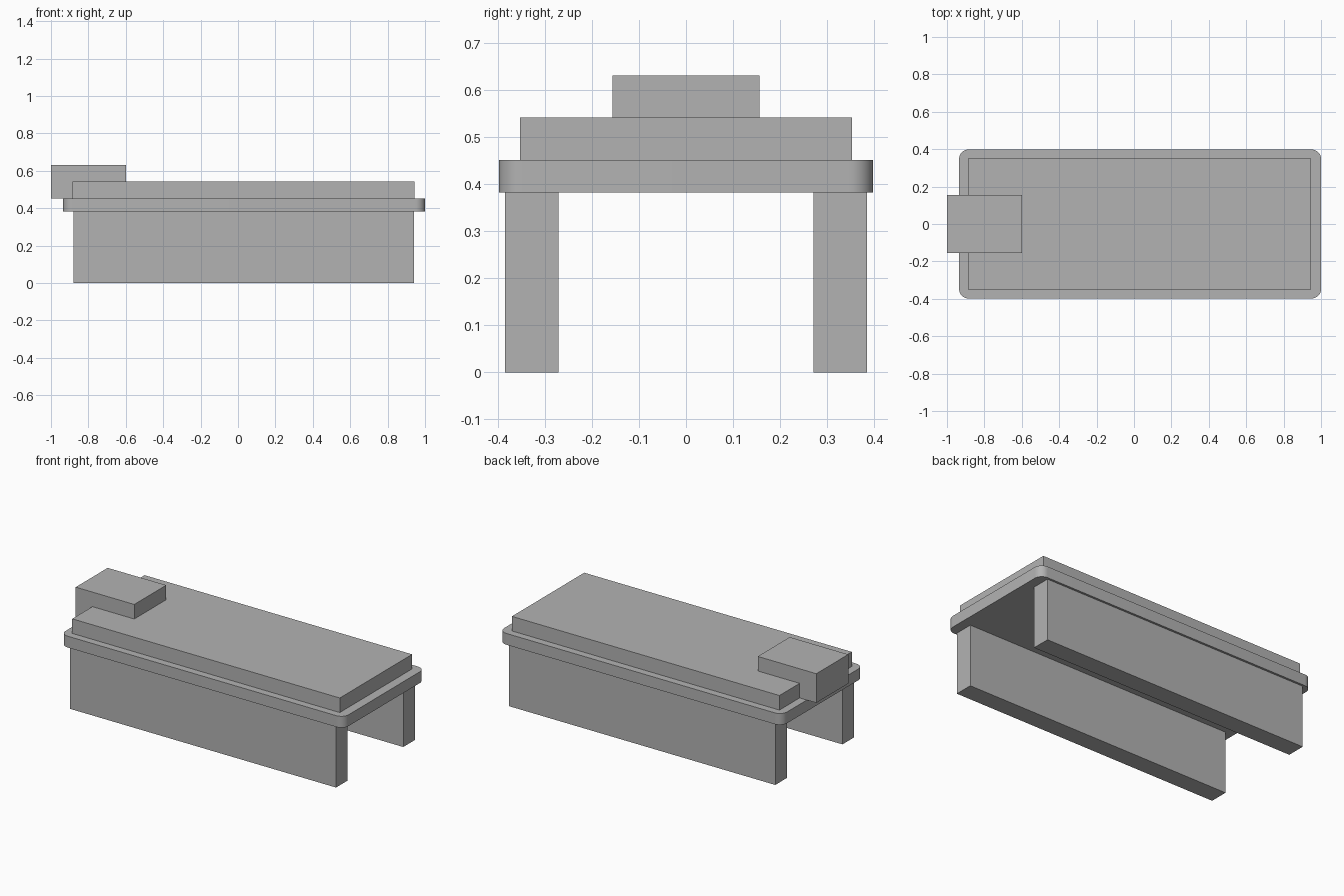
import bpy
import bmesh
import math

default = bpy.data.objects.get("Cube")
if default:
    bpy.data.objects.remove(default, do_unlink=True)

grey = bpy.data.materials.new("plain_grey")
grey.use_nodes = True
colour = (0.45, 0.45, 0.45, 1)
grey.diffuse_color = colour
grey.node_tree.nodes["Principled BSDF"].inputs["Base Color"].default_value = colour


def box(name, x, y, z, corner_radius=0):
    """Box from (low, high) ranges, optionally with rounded upright corners."""
    bm = bmesh.new()
    bmesh.ops.create_cube(bm, size=1)
    for v in bm.verts:
        v.co = [lo + (c + 0.5) * (hi - lo) for c, (lo, hi) in zip(v.co, (x, y, z))]
    if corner_radius:
        upright = [e for e in bm.edges
                   if abs(e.verts[0].co.z - e.verts[1].co.z) > 0.01]
        bmesh.ops.bevel(bm, geom=upright, offset=corner_radius, segments=10,
                        profile=0.5, affect='EDGES')
    mesh = bpy.data.meshes.new(name)
    bm.to_mesh(mesh)
    bm.free()
    mesh.materials.append(grey)
    obj = bpy.data.objects.new(name, mesh)
    bpy.context.collection.objects.link(obj)
    if corner_radius:
        bpy.ops.object.select_all(action='DESELECT')
        obj.select_set(True)
        bpy.context.view_layer.objects.active = obj
        bpy.ops.object.shade_smooth_by_angle(angle=math.radians(30))
    return obj


# Long side panels that carry the top
box("front_support", (-0.88, 0.94), (-0.385, -0.271), (0, 0.382))
box("back_support", (-0.88, 0.94), (0.271, 0.385), (0, 0.382))

# Rounded table top and the pad on it
box("table_top", (-0.935, 1.0), (-0.398, 0.398), (0.382, 0.452), 0.05)
box("pad", (-0.886, 0.943), (-0.353, 0.353), (0.452, 0.542))

# Headrest overhanging the end
box("headrest", (-1.0, -0.6), (-0.156, 0.156), (0.452, 0.632))
